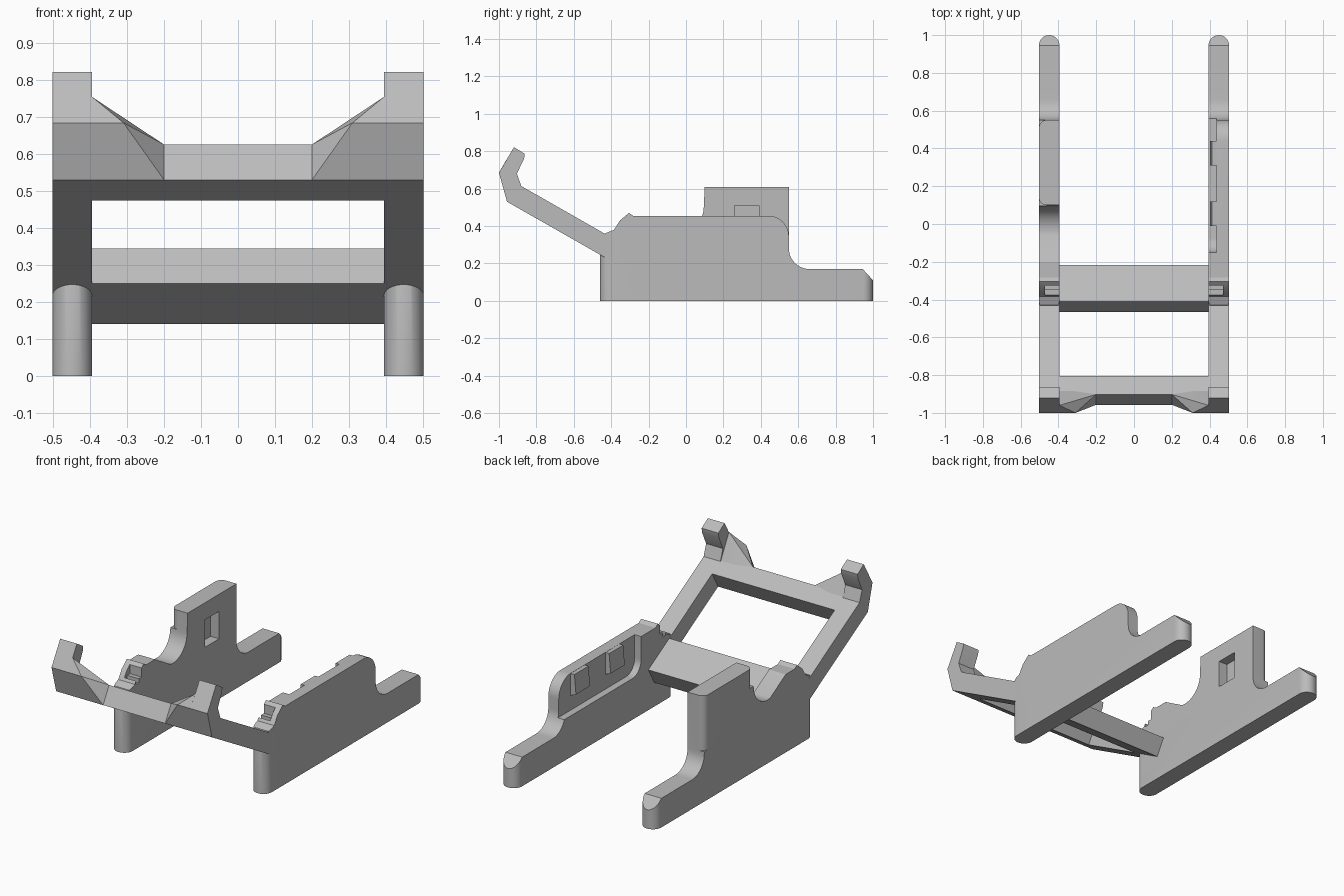
import bpy, bmesh, math
from mathutils import Vector

cube = bpy.data.objects.get("Cube")
if cube:
    bpy.data.objects.remove(cube, do_unlink=True)

grey = bpy.data.materials.new("plain grey")
grey.use_nodes = True
grey.diffuse_color = (0.5, 0.5, 0.5, 1)
grey.node_tree.nodes["Principled BSDF"].inputs["Base Color"].default_value = (0.5, 0.5, 0.5, 1)

INNER, OUTER = 0.395, 0.503
MID, RAD = (INNER + OUTER) / 2, (OUTER - INNER) / 2


def finish(name, bm):
    bmesh.ops.recalc_face_normals(bm, faces=bm.faces)
    mesh = bpy.data.meshes.new(name)
    bm.to_mesh(mesh)
    bm.free()
    mesh.materials.append(grey)
    obj = bpy.data.objects.new(name, mesh)
    bpy.context.collection.objects.link(obj)
    return obj


def prism(name, pts, a, b, axis="x"):
    """Extrude a flat outline from a to b along x (outline y,z) or z (outline x,y)."""
    bm = bmesh.new()
    place = (lambda p, t: (t, p[0], p[1])) if axis == "x" else (lambda p, t: (p[0], p[1], t))
    face = bm.faces.new([bm.verts.new(place(p, a)) for p in pts])
    moved = bmesh.ops.extrude_face_region(bm, geom=[face])["geom"]
    shift = Vector(place((0, 0), b - a))
    bmesh.ops.translate(bm, vec=shift, verts=[v for v in moved if isinstance(v, bmesh.types.BMVert)])
    return finish(name, bm)


def hull(name, pts):
    bm = bmesh.new()
    for p in pts:
        bm.verts.new(p)
    bmesh.ops.convex_hull(bm, input=bm.verts)
    return finish(name, bm)


def arc(cx, cy, r, start, end, steps=10):
    angles = [math.radians(start + (end - start) * i / steps) for i in range(steps + 1)]
    return [(cx + r * math.cos(t), cy + r * math.sin(t)) for t in angles]


def boolean(obj, cutter, operation="DIFFERENCE"):
    mod = obj.modifiers.new("cut", "BOOLEAN")
    mod.operation, mod.solver, mod.object = operation, "EXACT", cutter
    bpy.context.view_layer.objects.active = obj
    bpy.ops.object.modifier_apply(modifier=mod.name)
    bpy.data.objects.remove(cutter, do_unlink=True)


def box(y0, y1, z0, z1):
    return [(y0, z0), (y1, z0), (y1, z1), (y0, z1)]


# Side wall outlines: shared foot and front, different upper parts
foot = [(-0.46, 0), (1, 0), (1, 0.11), (0.945, 0.17)]
fillet = arc(0.66, 0.28, 0.11, 270, 180)
front = [(-0.283, 0.455), (-0.305, 0.47), (-0.353, 0.43), (-0.385, 0.38), (-0.43, 0.362), (-0.46, 0.25)]
low_top = arc(0.44, 0.345, 0.11, 0, 90)
tall_top = [(0.55, 0.61), (0.1, 0.61), (0.095, 0.5)] + arc(-0.035, 0.5, 0.13, -10, -100) + [(-0.2, 0.455)]

walls = []
for name, top, side in (("left_wall", low_top, 1), ("right_wall", tall_top, -1)):
    a, b = sorted((side * INNER, side * OUTER))
    wall = prism(name, foot + fillet + top + front, a, b)
    # Rounded ends in plan
    plan = arc(side * MID, 1 - RAD, RAD, 0, 180, 20) + arc(side * MID, -0.46 + RAD, RAD, 180, 360, 20)
    boolean(wall, prism("plan_cutter", plan, -0.1, 0.9, "z"), "INTERSECT")
    # Ratchet groove near the front
    a, b = sorted((side * 0.38, side * 0.47))
    groove = [(-0.375, 0.5), (-0.375, 0.375), (-0.35, 0.375), (-0.35, 0.4),
              (-0.325, 0.4), (-0.325, 0.5)]
    boolean(wall, prism("groove_cutter", groove, a, b))
    walls.append(wall)
left, right = walls

# Open recess on the inside of the left wall, with two teeth
recess = arc(-0.07, 0.32, 0.08, 180, 270) + [(0.62, 0.24), (0.62, 0.6), (-0.15, 0.6)]
boolean(left, prism("recess_cutter", recess, 0.38, 0.436))
for i, y in enumerate((-0.01, 0.31)):
    hull(f"tooth_{i + 1}", [(x, yy, z) for yy in (y, y + 0.13)
                            for x, z in ((0.412, 0.454), (0.402, 0.34), (0.45, 0.454), (0.45, 0.32))])

# Pocket and softened outer corners of the tall wall
boolean(right, prism("pocket_cutter", box(0.26, 0.39, 0.35, 0.51), -0.45, -0.38))
for y, s, z in ((0.55, 1, 0.29), (0.1, -1, 0.5)):
    corner = [(-0.52, y + s * 0.02), (-0.52, y - s * 0.04)]
    corner += arc(-0.463, y - s * 0.04, 0.04, 180, 180 - s * 90, 8) + [(-0.463, y + s * 0.02)]
    boolean(right, prism("corner_cutter", corner, z, 0.7, "z"))

# Slanted frame with a window cut square to its surface
frame = prism("slanted_frame", [(-0.957, 0.53), (-0.902, 0.626), (-0.217, 0.235), (-0.272, 0.14)],
              -OUTER, OUTER)
nx, nz = 0.5, 0.866
window = [(y + nx * t, z + nz * t) for y, z, t in
          ((-0.86, 0.475, -0.1), (-0.465, 0.25, -0.1), (-0.465, 0.25, 0.3), (-0.86, 0.475, 0.3))]
boolean(frame, prism("window_cutter", window, -INNER, INNER))

# Hooks and their gussets at the front corners
hook = [(-0.957, 0.53), (-1, 0.685), (-0.92, 0.822), (-0.862, 0.786),
        (-0.866, 0.76), (-0.904, 0.68), (-0.88, 0.612)]
for name, s in (("left", 1), ("right", -1)):
    a, b = sorted((s * INNER, s * OUTER))
    prism(name + "_hook", hook, a, b)
    gusset = [(0.2, -0.957, 0.53), (0.2, -0.902, 0.626), (0.31, -1, 0.685), (0.31, -0.885, 0.616),
              (INNER, -1, 0.685), (INNER, -0.957, 0.53), (INNER, -0.96, 0.755), (INNER, -0.885, 0.616)]
    hull(name + "_gusset", [(s * x, y, z) for x, y, z in gusset])

# Smooth the rounded ends and fillets, keep edges crisp
for obj in bpy.context.scene.objects:
    obj.select_set(obj.type == "MESH")
bpy.context.view_layer.objects.active = frame
bpy.ops.object.shade_smooth_by_angle(angle=math.radians(25))
